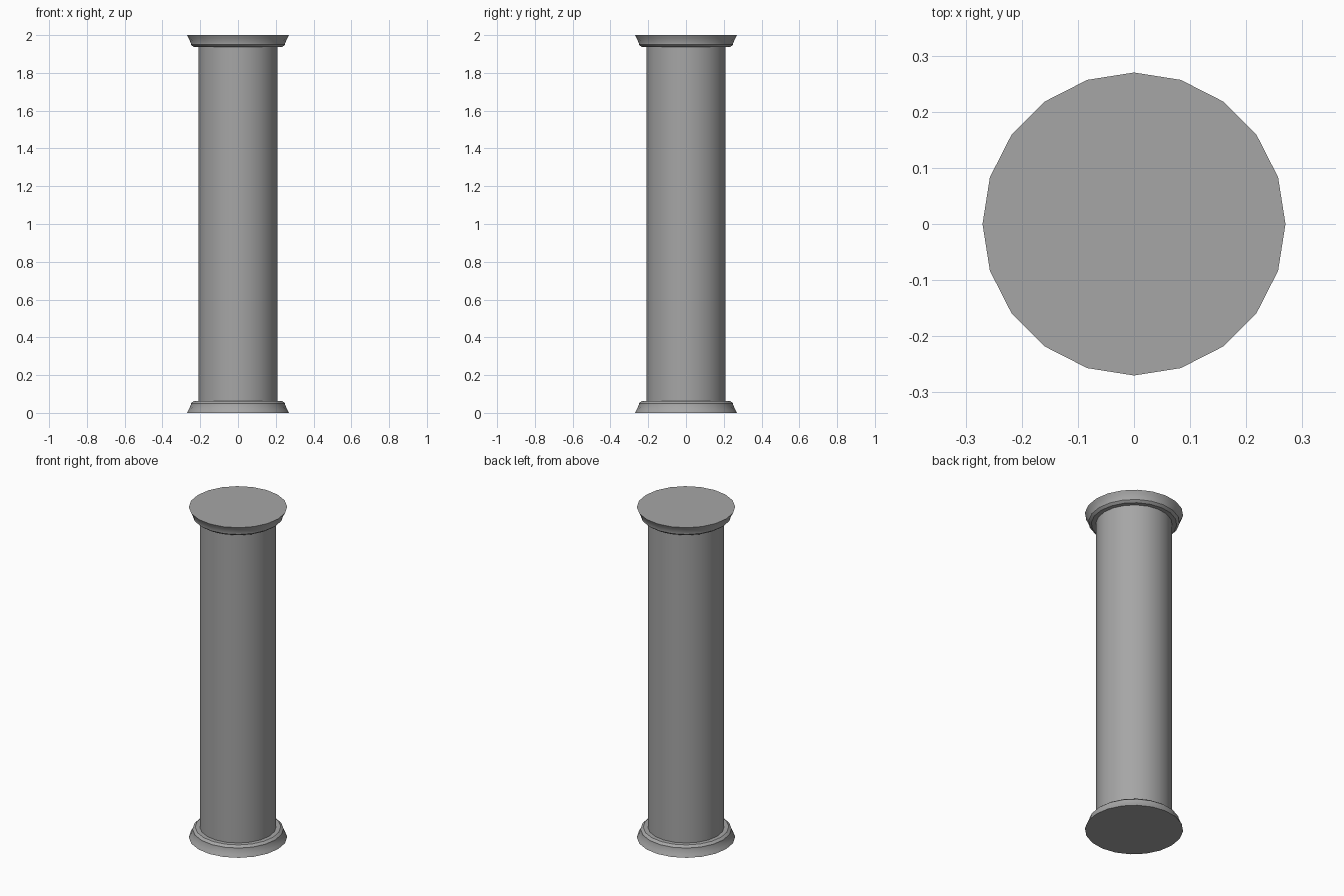
import bpy
import math

cube = bpy.data.objects.get("Cube")
if cube:
    bpy.data.objects.remove(cube)

SIDES = 20

stone = bpy.data.materials.new("grey stone")
stone.use_nodes = True
GREY = (0.38, 0.38, 0.38, 1)
stone.diffuse_color = GREY
stone.node_tree.nodes["Principled BSDF"].inputs["Base Color"].default_value = GREY


def lathe(name, profile):
    """Turn a (radius, height) profile into a capped solid."""
    verts, faces = [], []
    for r, z in profile:
        for i in range(SIDES):
            a = math.tau * i / SIDES
            verts.append((r * math.cos(a), r * math.sin(a), z))
    for k in range(len(profile) - 1):
        for i in range(SIDES):
            j = (i + 1) % SIDES
            low, high = k * SIDES, (k + 1) * SIDES
            faces.append((low + i, low + j, high + j, high + i))
    faces.append(tuple(reversed(range(SIDES))))
    faces.append(tuple(range(len(verts) - SIDES, len(verts))))
    mesh = bpy.data.meshes.new(name)
    mesh.from_pydata(verts, [], faces)
    mesh.materials.append(stone)
    obj = bpy.data.objects.new(name, mesh)
    bpy.context.collection.objects.link(obj)
    bpy.ops.object.select_all(action="DESELECT")
    obj.select_set(True)
    bpy.context.view_layer.objects.active = obj
    bpy.ops.object.shade_smooth_by_angle(angle=math.radians(30))
    return obj


# Flared moulding, listed from its outer end towards the shaft
moulding = [(0.27, 0), (0.262, 0.015), (0.25, 0.042), (0.25, 0.05),
            (0.243, 0.056), (0.235, 0.062)]

lathe("base", moulding)
lathe("shaft", [(0.21, 0.05), (0.21, 1.95)])
lathe("capital", [(r, 2 - z) for r, z in reversed(moulding)])
